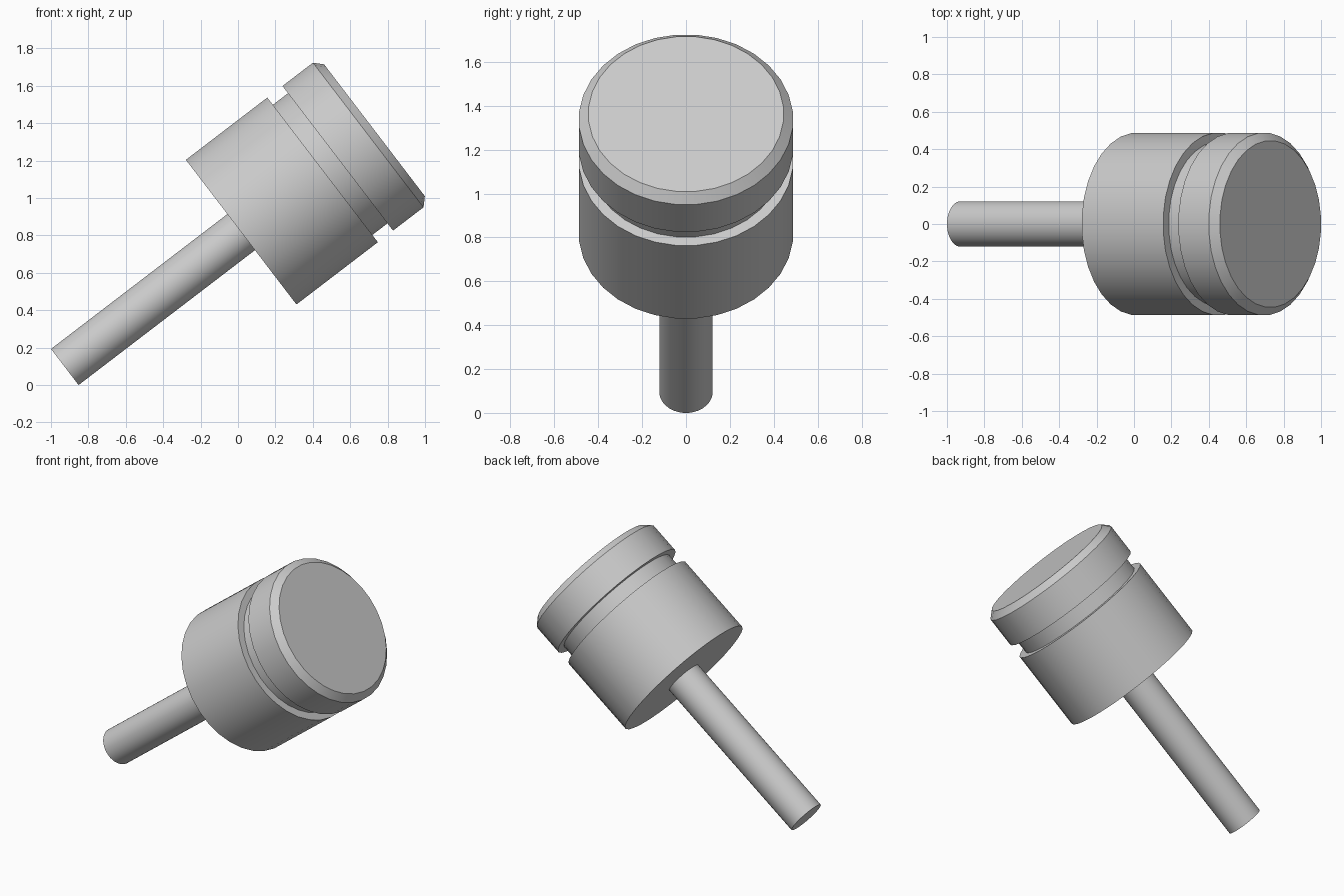
import bpy, bmesh, math
from mathutils import Matrix

if "Cube" in bpy.data.objects:
    bpy.data.objects.remove(bpy.data.objects["Cube"])

SIDES = 32
TILT = math.radians(37.4)                 # axis angle above the ground, toward +x
BASE = (-0.926, 0.0, 0.0965)              # centre of the stem's free end


def lathe(name, profile):
    """Closed solid of revolution from (radius, distance along axis) points."""
    bm = bmesh.new()
    rings = []
    for r, t in profile:
        rings.append([bm.verts.new((r * math.cos(a), r * math.sin(a), t))
                      for a in (2 * math.pi * (i + 0.5) / SIDES for i in range(SIDES))])
    for lo, hi in zip(rings, rings[1:]):
        for i in range(SIDES):
            j = (i + 1) % SIDES
            bm.faces.new((lo[i], lo[j], hi[j], hi[i]))
    bm.faces.new(rings[0][::-1])
    bm.faces.new(rings[-1])
    bm.transform(Matrix.Translation(BASE) @ Matrix.Rotation(math.pi / 2 - TILT, 4, 'Y'))
    mesh = bpy.data.meshes.new(name)
    bm.to_mesh(mesh)
    bm.free()
    obj = bpy.data.objects.new(name, mesh)
    bpy.context.collection.objects.link(obj)
    bpy.ops.object.select_all(action='DESELECT')
    obj.select_set(True)
    bpy.context.view_layer.objects.active = obj
    bpy.ops.object.shade_smooth_by_angle(angle=math.radians(30))
    return obj


# Thin stem
lathe("stem", [(0.122, 0.0), (0.122, 1.187)])

# Head: body, narrow groove, bevelled cap
H = 1.187
lathe("head", [(0.489, H), (0.489, H + 0.548),
               (0.44, H + 0.548), (0.44, H + 0.65),
               (0.489, H + 0.65), (0.489, H + 0.855),
               (0.446, H + 0.897)])
